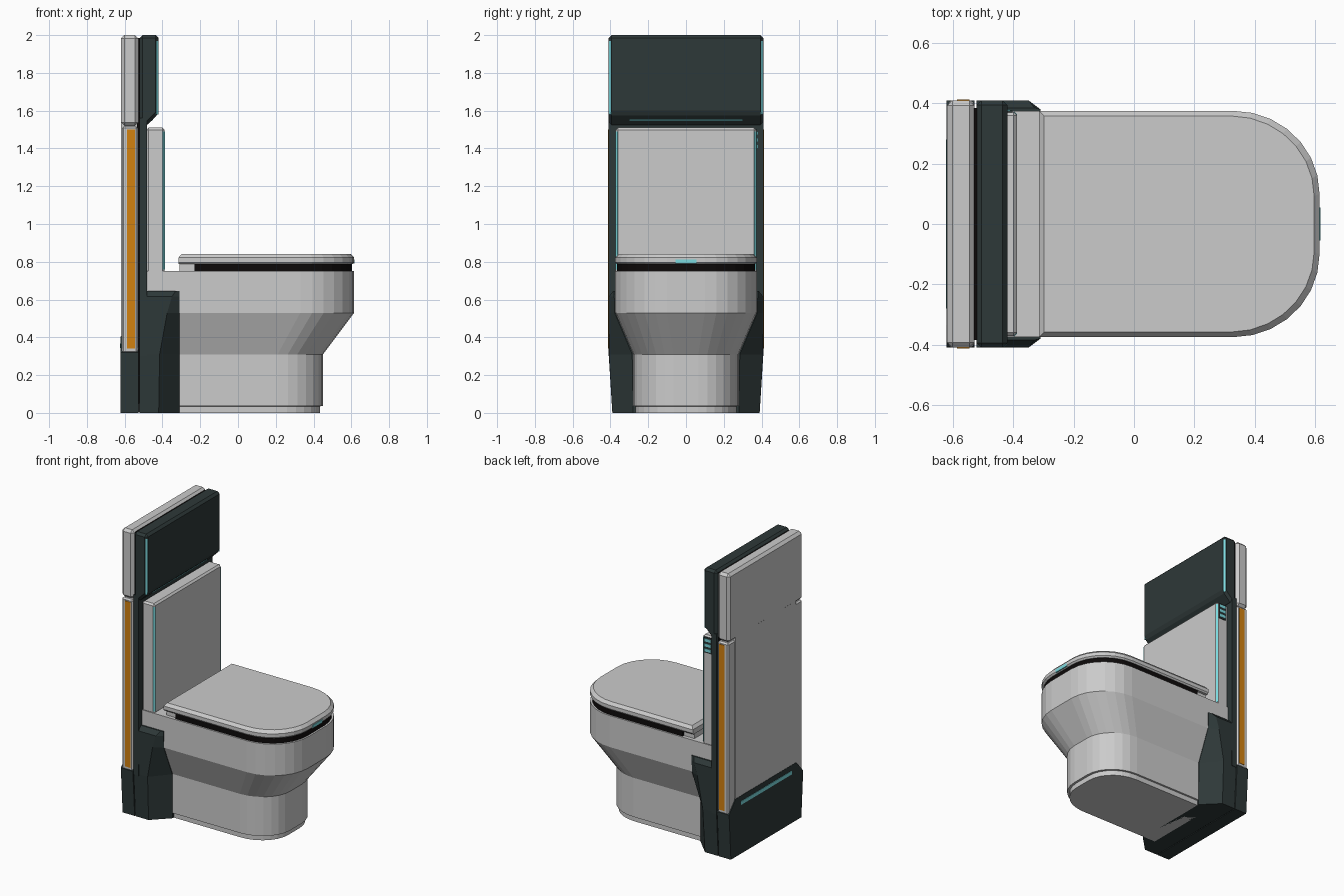
import bpy, bmesh
from math import sin, cos, pi, radians
from mathutils import Vector

cube = bpy.data.objects.get("Cube")
if cube:
    bpy.data.objects.remove(cube, do_unlink=True)


def material(name, r, g, b):
    m = bpy.data.materials.new(name)
    m.use_nodes = True
    m.diffuse_color = (r, g, b, 1)
    bsdf = next(n for n in m.node_tree.nodes if n.type == 'BSDF_PRINCIPLED')
    bsdf.inputs["Base Color"].default_value = (r, g, b, 1)
    bsdf.inputs["Roughness"].default_value = 0.6
    return m


WHITE = material("light grey", .6, .6, .6)
DARK = material("dark slate", .027, .04, .04)
BLACK = material("black", .004, .003, .003)
ORANGE = material("orange", .65, .22, .005)
CYAN = material("cyan", .2, .7, .74)


def loft(name, rings, mat, bevel=0):
    """Skin a list of matching closed rings and cap both ends."""
    bm = bmesh.new()
    loops = [[bm.verts.new(p) for p in ring] for ring in rings]
    n = len(loops[0])
    for a, b in zip(loops, loops[1:]):
        for i in range(n):
            j = (i + 1) % n
            bm.faces.new((a[i], a[j], b[j], b[i]))
    bm.faces.new(loops[0][::-1])
    bm.faces.new(loops[-1])
    bmesh.ops.recalc_face_normals(bm, faces=bm.faces)
    mesh = bpy.data.meshes.new(name)
    bm.to_mesh(mesh)
    bm.free()
    mesh.materials.append(mat)
    ob = bpy.data.objects.new(name, mesh)
    bpy.context.collection.objects.link(ob)
    if bevel:
        mod = ob.modifiers.new("Bevel", 'BEVEL')
        mod.width = bevel
        mod.segments = 1
        mod.limit_method = 'ANGLE'
    return ob


def box(name, x, y, z, mat, bevel=0):
    rings = [[(x[0], y[0], h), (x[1], y[0], h), (x[1], y[1], h), (x[0], y[1], h)]
             for h in z]
    return loft(name, rings, mat, bevel)


def plate(name, centre, size, mat, rot=(0, 0, 0)):
    """Thin box placed about its own centre so that it can be turned."""
    sx, sy, sz = (s / 2 for s in size)
    ob = box(name, (-sx, sx), (-sy, sy), (-sz, sz), mat)
    ob.location = centre
    ob.rotation_euler = [radians(a) for a in rot]
    return ob


def d_ring(z, back, front, half, rx, ry, steps=7):
    """D-shaped outline: square at the back, rounded toward +x."""
    side = [(front - rx + rx * sin(pi / 2 * i / steps),
             half - ry + ry * cos(pi / 2 * i / steps)) for i in range(steps + 1)]
    pts = [(back, half)] + side
    pts += [(x, -y) for x, y in reversed(pts)]
    return [(x, y, z) for x, y in pts]


# Bowl with pedestal and recessed foot
loft("bowl", [
    d_ring(0, -.40, .435, .268, .225, .205),
    d_ring(.035, -.40, .435, .268, .225, .205),
    d_ring(.036, -.40, .45, .28, .24, .215),
    d_ring(.31, -.40, .45, .28, .24, .215),
    d_ring(.53, -.40, .615, .375, .285, .275),
    d_ring(.75, -.40, .615, .375, .285, .275)], WHITE)
box("bowl_rear", (-.48, -.39), (-.375, .375), (.5, .75), WHITE)

# Seat seam, hinge block and lid
loft("seat_seam", [d_ring(z, -.23, .603, .365, .28, .27) for z in (.745, .79)], BLACK)
box("hinge_block", (-.31, -.228), (-.35, .35), (.745, .79), WHITE)
loft("lid", [
    d_ring(.787, -.315, .605, .367, .28, .27),
    d_ring(.797, -.315, .615, .375, .285, .275),
    d_ring(.822, -.315, .615, .375, .285, .275),
    d_ring(.842, -.298, .597, .358, .275, .265)], WHITE)
plate("lid_light", (.614, 0, .802), (.008, .11, .022), CYAN)

# Cistern front with lit edges
box("cistern", (-.485, -.388), (-.372, .372), (.74, 1.51), WHITE, .012)
for s, side in ((-1, "right"), (1, "left")):
    plate("cistern_light_" + side, (-.394, s * .366, 1.125), (.006, .014, .73),
          CYAN, (0, 0, s * 45))

# Control pad on the left side of the cistern
plate("control_pad", (-.432, .373, 1.445), (.06, .008, .11), DARK)
for i in range(3):
    plate("control_key_%d" % (i + 1), (-.432, .377, 1.41 + i * .035),
          (.046, .006, .02), CYAN)

# Dark skirt wrapping the rear of the bowl
skirt = []
for z, w, fx, h in ((0, .39, -.42, .28), (.31, .408, -.415, .285),
                    (.53, .41, -.375, .378), (.615, .41, -.35, .38),
                    (.645, .385, -.33, .38)):
    half = [(-.522, w), (fx, w), (-.31, h)]
    skirt.append([(x, y, z) for x, y in half] + [(x, -y, z) for x, y in half[::-1]])
loft("skirt", skirt, DARK)

# Dark spine and upper head with sloped underside
box("spine", (-.522, -.483), (-.41, .41), (.3, 1.56), DARK)
head = [(-.522, 1.515), (-.49, 1.515), (-.42, 1.585), (-.42, 2), (-.522, 2)]
loft("head", [[(x, y, z) for x, z in head] for y in (-.41, .41)], DARK, .018)
plate("head_underlight", (-.455, 0, 1.55), (.006, .6, .01), CYAN, (0, 45, 0))
for s, side in ((-1, "right"), (1, "left")):
    plate("head_light_" + side, (-.429, s * .401, 1.775), (.006, .014, .39),
          CYAN, (0, 0, s * 45))

# Black joint between the front and rear shells
box("shell_joint", (-.535, -.515), (-.385, .385), (.005, 1.985), BLACK)

# Rear shell: upper panel, centre panel, side covers with orange strips
box("rear_upper_panel", (-.62, -.528), (-.41, .41), (1.52, 2), WHITE, .018)
box("rear_centre_panel", (-.619, -.53), (-.335, .335), (.38, 1.56), WHITE)
for s, side in ((-1, "right"), (1, "left")):
    box("side_cover_" + side, (-.615, -.53), sorted((s * .33, s * .41)),
        (.315, 1.517), WHITE, .01)
    plate("side_strip_" + side, (-.566, s * .409, .92), (.042, .008, 1.16), ORANGE)

# Rear plinth with its light bar
half = [(.39, 0), (.41, .32), (.335, .405)]
plinth = half + [(-y, z) for y, z in reversed(half)]
loft("rear_plinth", [[(x, y, z) for y, z in plinth] for x in (-.621, -.528)], DARK)
plate("plinth_light", (-.62, 0, .355), (.008, .56, .025), CYAN)
